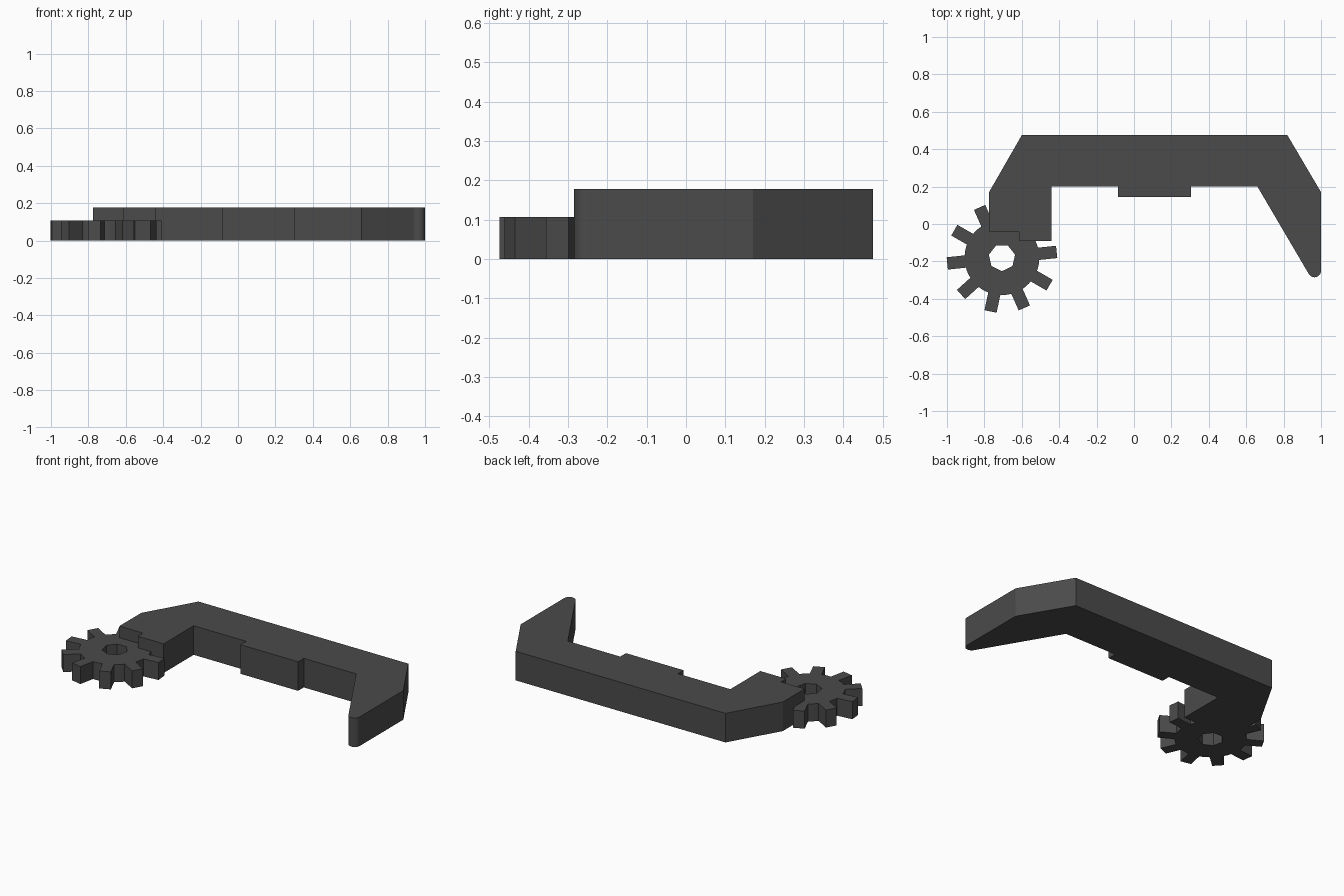
import bpy, bmesh
from math import cos, sin, radians

if "Cube" in bpy.data.objects:
    bpy.data.objects.remove(bpy.data.objects["Cube"])

ARM_H, GEAR_H = 0.178, 0.107
GEAR_C = (-0.706, -0.18)

dark = bpy.data.materials.new("dark_grey")
dark.diffuse_color = (0.07, 0.07, 0.07, 1)
dark.use_nodes = True
dark.node_tree.nodes["Principled BSDF"].inputs["Base Color"].default_value = dark.diffuse_color


def polar(c, r, deg):
    return (c[0] + r * cos(radians(deg)), c[1] + r * sin(radians(deg)))


def plate(name, loops, height):
    """Fill closed outlines (the first outer, others holes) and extrude up from z=0."""
    bm = bmesh.new()
    edges = []
    for pts in loops:
        vs = [bm.verts.new((x, y, 0)) for x, y in pts]
        edges += [bm.edges.new((vs[i - 1], vs[i])) for i in range(len(vs))]
    bmesh.ops.triangle_fill(bm, use_beauty=True, use_dissolve=False, edges=edges)
    ext = bmesh.ops.extrude_face_region(bm, geom=bm.faces[:], use_keep_orig=True)
    top = [g for g in ext["geom"] if isinstance(g, bmesh.types.BMVert)]
    bmesh.ops.translate(bm, verts=top, vec=(0, 0, height))
    bmesh.ops.recalc_face_normals(bm, faces=bm.faces[:])
    me = bpy.data.meshes.new(name)
    bm.to_mesh(me)
    bm.free()
    me.materials.append(dark)
    ob = bpy.data.objects.new(name, me)
    bpy.context.collection.objects.link(ob)
    return ob


# Bracket-shaped arm with a rounded finger tip
tip = [polar((0.965, -0.25), 0.035, 360 - 15 * i) for i in range(11)]
arm_outline = [(-0.775, 0.17), (-0.60, 0.475), (0.82, 0.475), (1.0, 0.17)] + tip + [
    (0.66, 0.20), (0.305, 0.20), (0.305, 0.145), (-0.085, 0.145), (-0.085, 0.20),
    (-0.44, 0.20), (-0.44, -0.09), (-0.615, -0.09), (-0.615, -0.04), (-0.775, -0.04)]
arm = plate("gripper_arm", [arm_outline], ARM_H)

# Ten-toothed gear with straight teeth and a seven-sided bore
gear_outline = []
for k in range(10):
    a = 6 + 36 * k
    ca, sa = cos(radians(a)), sin(radians(a))
    for u, v in ((0.197, -0.033), (0.294, -0.033), (0.294, 0.033), (0.197, 0.033)):
        gear_outline.append((GEAR_C[0] + u * ca - v * sa, GEAR_C[1] + u * sa + v * ca))
    gear_outline += [polar(GEAR_C, 0.2, a + d) for d in (14, 18, 22)]
bore = [polar(GEAR_C, 0.072, -90 + 360 * i / 7) for i in range(7)]
gear = plate("gear", [gear_outline, bore], GEAR_H)

# Fuse the gear into the arm
mod = arm.modifiers.new("fuse_gear", 'BOOLEAN')
mod.operation = 'UNION'
mod.solver = 'EXACT'
mod.object = gear
bpy.context.view_layer.objects.active = arm
bpy.ops.object.modifier_apply(modifier=mod.name)
bpy.data.objects.remove(gear)
